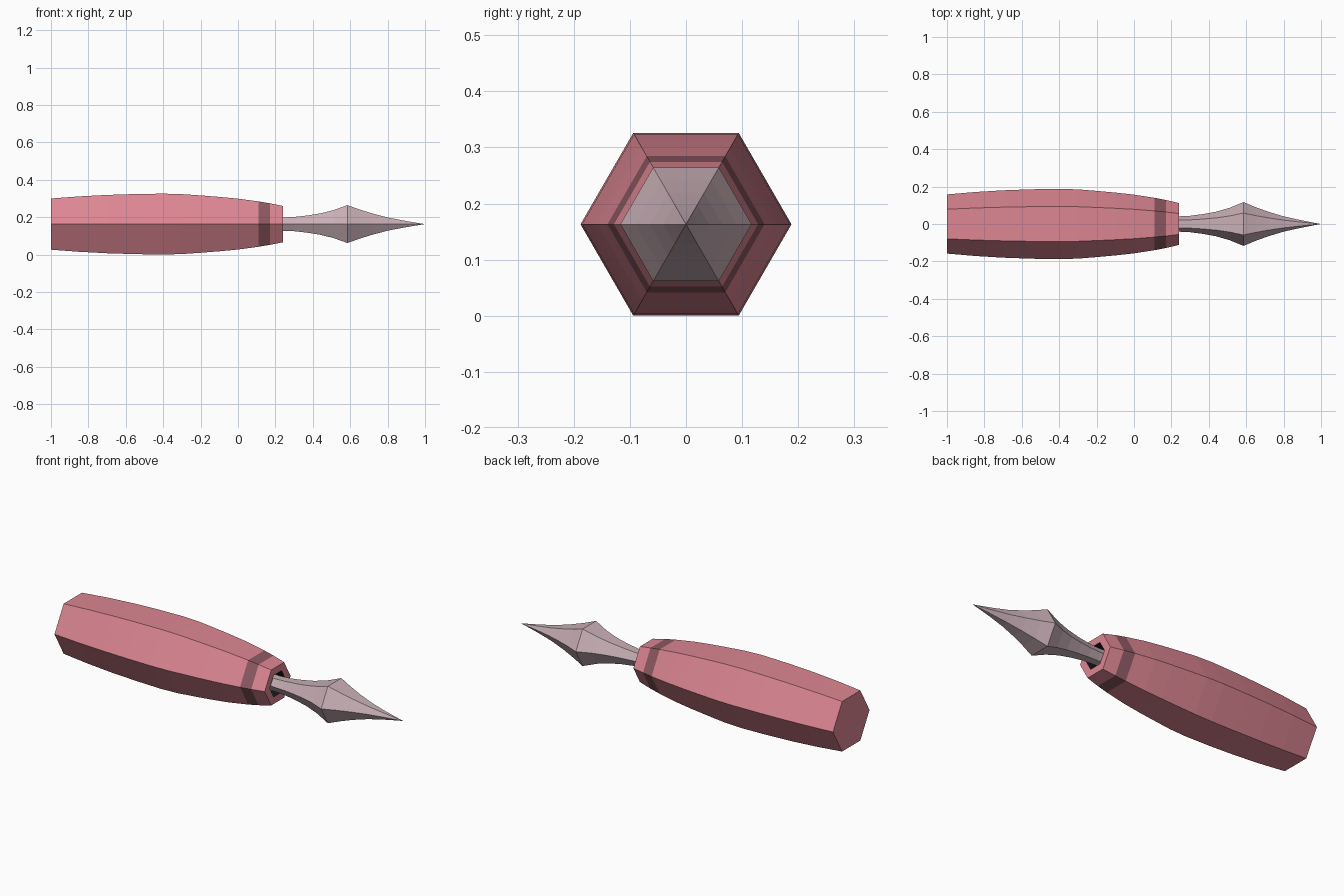
import bpy, bmesh, math

if "Cube" in bpy.data.objects:
    bpy.data.objects.remove(bpy.data.objects["Cube"])

CZ = 0.163  # axis height


def material(name, rgb):
    m = bpy.data.materials.new(name)
    m.diffuse_color = (*rgb, 1)
    m.use_nodes = True
    m.node_tree.nodes["Principled BSDF"].inputs["Base Color"].default_value = m.diffuse_color
    return m


def hex_lathe(name, profile, mats, pick=lambda i: 0):
    """Skin hexagonal rings (x, corner radius) along the x axis; radius 0 is a point."""
    bm = bmesh.new()
    rings = []
    for x, r in profile:
        n = 6 if r > 0 else 1
        rings.append([bm.verts.new((x, r * math.cos(k * math.pi / 3),
                                    CZ + r * math.sin(k * math.pi / 3))) for k in range(n)])
    for i, (a, b) in enumerate(zip(rings, rings[1:])):
        for k in range(6):
            j = (k + 1) % 6
            if len(b) == 1:
                f = bm.faces.new((a[k], a[j], b[0]))
            else:
                f = bm.faces.new((a[k], a[j], b[j], b[k]))
            f.material_index = pick(i)
    bm.faces.new(rings[0])
    if len(rings[-1]) > 1:
        bm.faces.new(rings[-1]).material_index = pick(len(rings) - 1)
    bmesh.ops.recalc_face_normals(bm, faces=bm.faces)
    mesh = bpy.data.meshes.new(name)
    bm.to_mesh(mesh)
    bm.free()
    for m in mats:
        mesh.materials.append(m)
    ob = bpy.data.objects.new(name, mesh)
    bpy.context.collection.objects.link(ob)
    return ob


pink = material("handle_pink", (0.72, 0.24, 0.29))
dark = material("band_dark", (0.27, 0.10, 0.12))
black = material("socket_black", (0.01, 0.01, 0.01))
steel = material("blade_metal", (0.58, 0.43, 0.47))

# Handle: bulging hexagonal grip, dark band near the front, recessed socket
handle = [(-1, 0.158), (-0.85, 0.171), (-0.7, 0.180), (-0.55, 0.1855), (-0.4, 0.188),
          (-0.3, 0.185), (-0.2, 0.177), (-0.1, 0.168), (0, 0.157), (0.11, 0.140),
          (0.17, 0.1285), (0.24, 0.112), (0.24, 0.068), (0.19, 0.066)]
hex_lathe("handle", handle, [pink, dark, black],
          lambda i: 1 if i == 9 else 2 if i >= 12 else 0)

# Blade: thin shank flaring to a ridge, then a concave taper to the point
blade = [(0.19, 0.042), (0.24, 0.041), (0.30, 0.044), (0.37, 0.053), (0.44, 0.066),
         (0.51, 0.086), (0.585, 0.117), (0.65, 0.090), (0.72, 0.065), (0.80, 0.041),
         (0.88, 0.023), (0.94, 0.011), (1.0, 0)]
hex_lathe("blade", blade, [steel])
